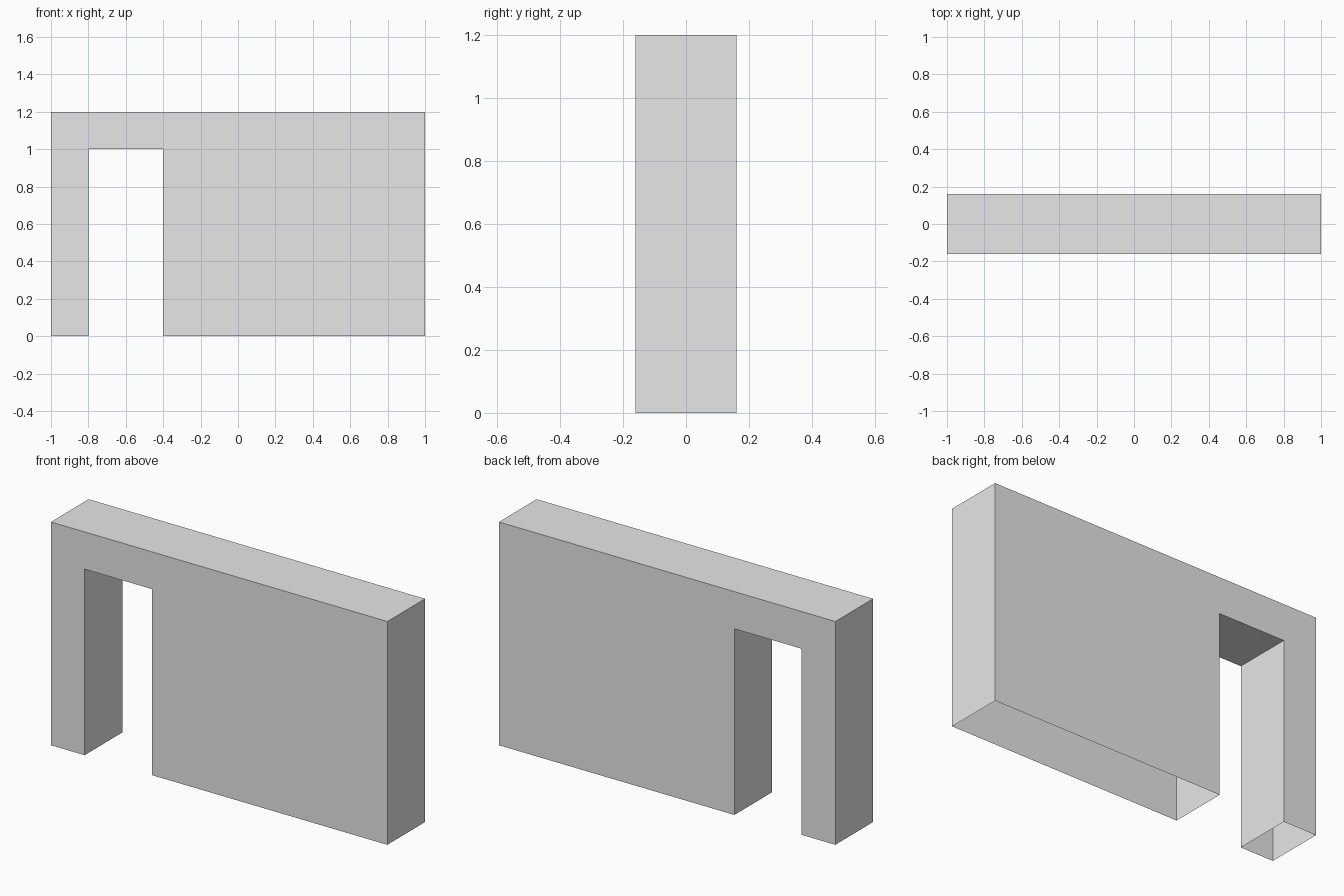
import bpy
import bmesh

cube = bpy.data.objects.get("Cube")
if cube:
    bpy.data.objects.remove(cube, do_unlink=True)

HALF_LENGTH, HALF_DEPTH, HEIGHT = 1.0, 0.16, 1.2
DOOR_MIN, DOOR_MAX, DOOR_TOP = -0.8, -0.4, 1.0

# Plain grey material
grey = bpy.data.materials.new("light_grey")
grey.use_nodes = True
colour = (0.8, 0.8, 0.8, 1.0)
grey.diffuse_color = colour
grey.node_tree.nodes["Principled BSDF"].inputs["Base Color"].default_value = colour

# Wall outline with the doorway notch, extruded through the depth
outline = [
    (-HALF_LENGTH, 0), (DOOR_MIN, 0), (DOOR_MIN, DOOR_TOP),
    (DOOR_MAX, DOOR_TOP), (DOOR_MAX, 0), (HALF_LENGTH, 0),
    (HALF_LENGTH, HEIGHT), (-HALF_LENGTH, HEIGHT),
]
bm = bmesh.new()
front = bm.faces.new([bm.verts.new((x, -HALF_DEPTH, z)) for x, z in outline])
extruded = bmesh.ops.extrude_face_region(bm, geom=[front], use_keep_orig=True)
back_verts = [g for g in extruded["geom"] if isinstance(g, bmesh.types.BMVert)]
bmesh.ops.translate(bm, verts=back_verts, vec=(0, 2 * HALF_DEPTH, 0))
bmesh.ops.recalc_face_normals(bm, faces=bm.faces[:])

# The wall is a hollow shell, open where it meets the floor
floor_faces = [f for f in bm.faces if all(v.co.z < 0.001 for v in f.verts)]
bmesh.ops.delete(bm, geom=floor_faces, context="FACES")

mesh = bpy.data.meshes.new("doorway_wall")
bm.to_mesh(mesh)
bm.free()
mesh.materials.append(grey)
wall = bpy.data.objects.new("doorway_wall", mesh)
bpy.context.collection.objects.link(wall)
